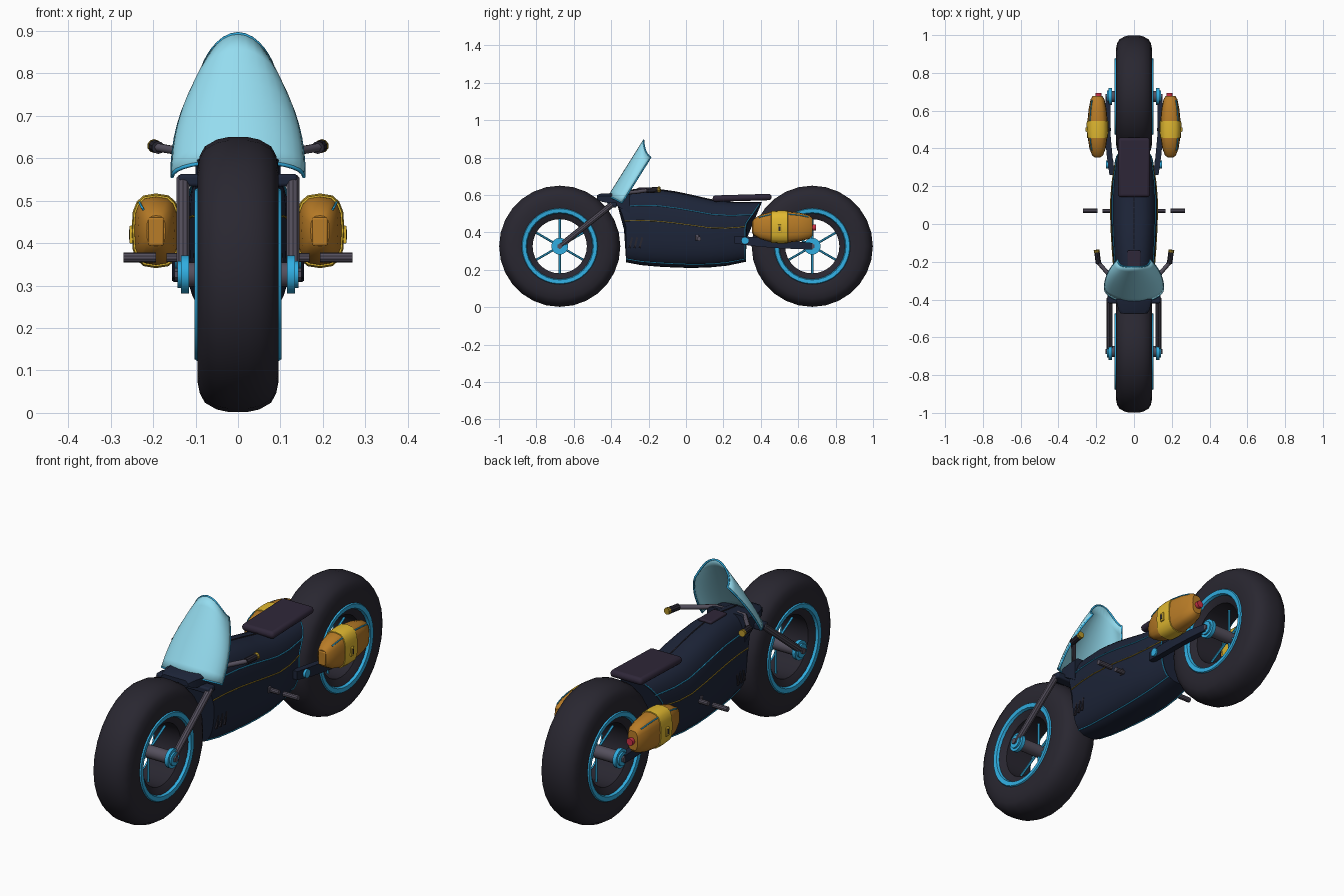
import bpy, bmesh, math
from math import sin, cos, pi
from mathutils import Vector

if "Cube" in bpy.data.objects:
    bpy.data.objects.remove(bpy.data.objects["Cube"])

COL = dict(tyre=(.022, .02, .03), navy=(.012, .018, .04), cyan=(.03, .42, .75), glass=(.3, .72, .87),
           orange=(.48, .2, .02), yellow=(.75, .48, .03), metal=(.09, .08, .11), seat=(.028, .02, .04),
           red=(.6, .03, .06), gold=(.4, .26, .02))
MATS = {}
for k, c in COL.items():
    MATS[k] = bpy.data.materials.new(k)
    MATS[k].diffuse_color = (*c, 1)


def finish(ob, col, angle=35):
    ob.data.materials.append(MATS[col])
    bpy.ops.object.select_all(action='DESELECT')
    ob.select_set(True)
    bpy.context.view_layer.objects.active = ob
    if ob.type == 'MESH' and angle:
        bpy.ops.object.shade_smooth_by_angle(angle=math.radians(angle))
    return ob


def loft(name, rings, col, closed=False, caps=True, wrap=True, angle=35):
    """Skin a list of equal-length point rings."""
    bm = bmesh.new()
    vs = [[bm.verts.new(p) for p in r] for r in rings]
    n, m = len(vs), len(vs[0])
    for i in range(n if closed else n - 1):
        for j in range(m if wrap else m - 1):
            a, b = vs[i], vs[(i + 1) % n]
            bm.faces.new((a[j], a[(j + 1) % m], b[(j + 1) % m], b[j]))
    if caps and not closed and wrap:
        bm.faces.new(vs[0])
        bm.faces.new(vs[-1])
    bmesh.ops.recalc_face_normals(bm, faces=bm.faces)
    me = bpy.data.meshes.new(name)
    bm.to_mesh(me)
    bm.free()
    ob = bpy.data.objects.new(name, me)
    bpy.context.collection.objects.link(ob)
    return finish(ob, col, angle)


def rod(name, a, b, r, col, sides=10):
    a, b = Vector(a), Vector(b)
    bpy.ops.mesh.primitive_cylinder_add(vertices=sides, radius=r, depth=(b - a).length, location=(a + b) / 2)
    ob = bpy.context.object
    ob.name = name
    ob.rotation_euler = (b - a).to_track_quat('Z', 'Y').to_euler()
    return finish(ob, col)


def box(name, loc, size, col, bevel=0, rot=(0, 0, 0)):
    bpy.ops.mesh.primitive_cube_add(size=1, location=loc, rotation=rot)
    ob = bpy.context.object
    ob.name = name
    ob.scale = size
    bpy.ops.object.transform_apply(location=False, rotation=False, scale=True)
    if bevel:
        md = ob.modifiers.new('bevel', 'BEVEL')
        md.width, md.segments = bevel, 3
    return finish(ob, col)


def wire(name, pts, r, col, cyclic=False):
    cu = bpy.data.curves.new(name, 'CURVE')
    cu.dimensions, cu.bevel_depth, cu.bevel_resolution = '3D', r, 1
    cu.use_fill_caps = True
    sp = cu.splines.new('POLY')
    sp.points.add(len(pts) - 1)
    for p, q in zip(sp.points, pts):
        p.co = (*q, 1)
    sp.use_cyclic_u = cyclic
    ob = bpy.data.objects.new(name, cu)
    bpy.context.collection.objects.link(ob)
    return finish(ob, col)


def spin(name, profile, y, z, col, n=28):
    """Revolve a closed (x, radius) profile about the axle."""
    return loft(name, [[(x, y + r * cos(2 * pi * i / n), z + r * sin(2 * pi * i / n)) for x, r in profile]
                       for i in range(n)], col, closed=True)


def lerp_keys(keys, v):
    for a, b in zip(keys, keys[1:]):
        if v <= b[0]:
            f = (v - a[0]) / (b[0] - a[0])
            return [p + (q - p) * f for p, q in zip(a, b)]
    return keys[-1]


def sq(v, p):
    return math.copysign(abs(v) ** p, v)


# wheels: tyre, rim rings, hub, spokes
WZ = .326
half = [(.022, .324), (.05, .318), (.078, .302), (.09, .28), (.096, .25), (.096, .2), (.088, .175), (.07, .145)]
for tag, wy in (('front', -.675), ('rear', .675)):
    spin(tag + '_tyre', half + [(-x, r) for x, r in reversed(half)], wy, WZ, 'tyre')
    rod(tag + '_axle', (-.12, wy, WZ), (.12, wy, WZ), .03, 'metal', 16)
    for k in range(6):
        a = pi / 2 + k * pi / 3
        rod(tag + '_spoke', (0, wy + .02 * cos(a), WZ + .02 * sin(a)),
            (0, wy + .15 * cos(a), WZ + .15 * sin(a)), .006, 'cyan', 6)
    for s in (1, -1):
        spin(tag + '_rim_ring', [(s * .085, .174), (s * .1, .18), (s * .102, .2), (s * .09, .207)], wy, WZ, 'cyan', 32)
        rod(tag + '_hub_cap', (s * .116, wy, WZ), (s * .134, wy, WZ), .045, 'cyan', 16)
        rod(tag + '_hub_cap_rim', (s * .134, wy, WZ), (s * .142, wy, WZ), .032, 'cyan', 16)
        rod(tag + '_axle_nut', (s * .14, wy, WZ), (s * .15, wy, WZ), .015, 'metal', 6)

# body hull: y, bottom, top, half width
BODY = [(-.32, .24, .615, .098), (-.24, .225, .63, .106), (-.15, .217, .63, .114), (-.05, .212, .615, .12),
        (.03, .21, .598, .123), (.13, .213, .572, .123), (.22, .222, .562, .116), (.32, .243, .562, .1)]


def hull(y, a, grow=0):
    _, lo, hi, w = lerp_keys(BODY, y)
    zc, h = (lo + hi) / 2, (hi - lo) / 2
    x, z = (w + grow) * sq(cos(a), .7), zc + (h + grow) * sq(sin(a), .75)
    up = max(0, (z - .44) / .12)
    return (x, y + (.085 * up * (y / .32) ** 2 if y > 0 else -.045 * up * (y / .32) ** 4), z)


loft('body', [[hull(k[0], 2 * pi * j / 32) for j in range(32)] for k in BODY], 'navy', angle=40)
span = [-.32 + .64 * i / 24 for i in range(25)]
for s in (1, -1):
    for nm, ang, c, r in (('upper_trim', .5, 'cyan', .003), ('gold_trim', .1, 'gold', .0025),
                          ('lower_trim', -1.05, 'cyan', .003)):
        wire(nm, [(s * p[0], p[1], p[2]) for p in (hull(y, ang, .001) for y in span)], r, c)
    wire('rear_edge_trim', [(s * p[0], p[1], p[2]) for p in (hull(.315, -1 + i * .15, .001) for i in range(15))],
         .003, 'cyan')
    for i in range(3):  # side vents
        y = -.295 + i * .027
        box('side_vent', (s * (hull(y, -.3)[0]), y, .345), (.008, .01, .06), 'tyre', 0, (-.25, 0, 0))
    box('side_latch', (s * .122, .06, .372), (.012, .018, .03), 'metal', .003)
wire('spine_trim', [hull(y, pi / 2, .001) for y in span[:18]], .003, 'tyre')
box('tank_cap', (0, -.2, .632), (.07, .12, .014), 'seat', .006)

# seat and nose
box('seat', (0, .3, .585), (.17, .315, .034), 'seat', .015, (.03, 0, 0))
loft('nose', [[(x * w, y, z) for x, z in ((-1, lo), (-1, hi - .012), (-.8, hi), (.8, hi), (1, hi - .012), (1, lo))]
              for y, w, lo, hi in ((-.475, .07, .575, .6), (-.455, .082, .565, .608), (-.38, .1, .55, .608),
                                   (-.3, .1, .5, .62))], 'navy')
box('fork_clamp', (0, -.395, .548), (.28, .05, .03), 'navy', .008)

# windshield: curved sheet, leaning back
def shield(t, u):
    a = u * pi / 2
    w, fall = .155 - .07 * t ** 2.2, sin(a) ** 2
    s = .354 * t + fall * (.008 - .066 * t)
    off = .081 * (1 - cos(a))
    return (w * sin(a), -.415 + .531 * s + .847 * off, .593 + .847 * s - .531 * off)


T, U = [i / 8 for i in range(9)], [i / 8 - 1 for i in range(17)]
glass = loft('windshield', [[shield(t, u) for u in U] for t in T], 'glass', wrap=False)
md = glass.modifiers.new('thickness', 'SOLIDIFY')
md.thickness, md.offset = .006, 0
edge = ([shield(0, u) for u in U] + [shield(t, 1) for t in T[1:]] + [shield(1, u) for u in U[-2::-1]]
        + [shield(t, -1) for t in T[-2:0:-1]])
wire('windshield_trim', edge, .0045, 'cyan', True)

# saddlebag section along y: y, half width, half height
BAG = [(.357, .022, .036), (.366, .03, .046), (.4, .043, .066), (.45, .051, .08), (.5, .053, .083),
       (.55, .053, .083), (.61, .047, .076), (.66, .037, .063), (.677, .026, .046)]


def bag_pt(s, y, a, grow=0):
    _, w, h = lerp_keys(BAG, y)
    return (s * (.193 + (w + grow) * sq(cos(a), .7)), y, .429 + (h + grow) * sq(sin(a), .7))


for s in (1, -1):
    # fork, handlebar, footpeg
    rod('fork_leg', (s * .13, -.675, WZ), (s * .13, -.395, .55), .016, 'metal')
    wire('handlebar', [(0, -.34, .605), (s * .08, -.33, .61), (s * .14, -.26, .617), (s * .192, -.2, .626)], .011, 'metal')
    rod('handle_grip', (s * .188, -.21, .625), (s * .196, -.15, .628), .015, 'tyre')
    rod('grip_end', (s * .196, -.15, .628), (s * .198, -.137, .629), .016, 'gold')
    rod('footpeg_mount', (s * .105, .07, .366), (s * .168, .07, .366), .011, 'metal')
    rod('footpeg', (s * .193, .07, .366), (s * .27, .07, .366), .012, 'metal')
    # swingarm
    loft('swingarm', [[(s * (x + dx), y, z + dz) for dx, dz in ((-.015, -h), (.015, -h), (.015, h), (-.015, h))]
                      for x, y, z, h in ((.115, .26, .362, .02), (.128, .35, .352, .024), (.14, .48, .34, .024),
                                         (.14, .6, .331, .02), (.135, .675, WZ, .018))], 'navy')
    rod('swingarm_band', (s * .108, .315, .356), (s * .148, .315, .356), .02, 'cyan', 12)
    rod('bag_bracket', (s * .13, .5, .345), (s * .17, .5, .4), .012, 'metal')
    # saddlebag with band, buckle, trim and tail light
    ang = [2 * pi * j / 16 for j in range(16)]
    loft('saddlebag', [[bag_pt(s, k[0], a) for a in ang] for k in BAG], 'orange')
    loft('bag_band', [[bag_pt(s, y, a, g) for a in ang] for y, g in
                      ((.455, -.004), (.456, .004), (.5, .005), (.544, .004), (.545, -.004))], 'yellow')
    box('bag_buckle', (s * .25, .5, .42), (.012, .022, .042), 'yellow', .003)
    box('bag_buckle_slot', (s * .2555, .5, .42), (.003, .01, .024), 'tyre')
    for lo, hi in ((.39, .455), (.545, .655)):
        wire('bag_trim', [bag_pt(s, lo + (hi - lo) * i / 6, .85, .001) for i in range(7)], .003, 'cyan')
    box('bag_front_plate', (s * .193, .357, .427), (.036, .01, .066), 'orange', .004)
    rod('tail_light', (s * .188, .67, .426), (s * .188, .694, .426), .017, 'red', 12)

for m in bpy.data.materials:
    if m.users and not m.is_grease_pencil:
        m.use_nodes = True
        m.node_tree.nodes["Principled BSDF"].inputs["Base Color"].default_value = m.diffuse_color
